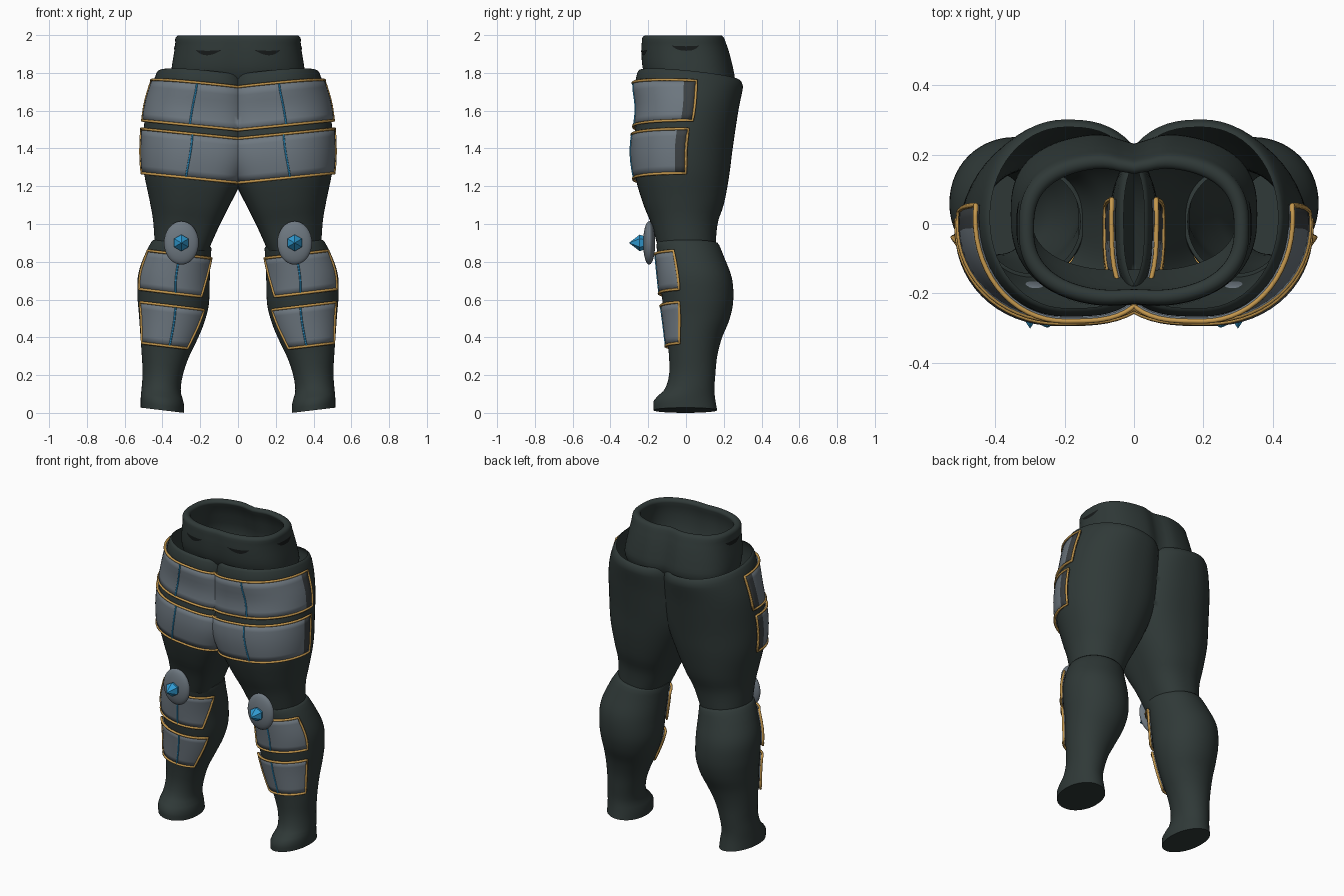
import bpy, bmesh, math

if "Cube" in bpy.data.objects:
    bpy.data.objects.remove(bpy.data.objects["Cube"])

def material(name, rgb):
    m = bpy.data.materials.new(name)
    m.diffuse_color = (*rgb, 1)
    m.use_nodes = True
    m.node_tree.nodes["Principled BSDF"].inputs["Base Color"].default_value = m.diffuse_color
    return m

CLOTH = material("dark_cloth", (0.029, 0.041, 0.039))
PLATE = material("grey_plate", (0.155, 0.187, 0.217))
EDGE = material("dark_plate_edge", (0.045, 0.052, 0.056))
GOLD = material("gold_trim", (0.56, 0.315, 0.075))
BLUE = material("blue_gem", (0.03, 0.33, 0.65))
SLIT = material("black_slit", (0.008, 0.010, 0.010))

# Cross-sections: z, min x, max x, min y, max y
THIGH = [(0.86, .16, .44, -.145, .155), (1.0, .10, .45, -.185, .168), (1.1, .052, .468, -.225, .20),
         (1.25, -.018, .498, -.268, .228), (1.4, -.068, .503, -.282, .247), (1.6, -.066, .484, -.256, .277),
         (1.74, -.052, .445, -.268, .302), (1.79, -.042, .428, -.255, .292)]
CALF = [(.014, .285, .515, -.172, .165), (.07, .288, .515, -.168, .155), (.12, .303, .51, -.115, .15),
        (.2, .295, .505, -.09, .155), (.3, .265, .51, -.09, .165), (.4, .22, .517, -.10, .19),
        (.5, .18, .524, -.112, .23), (.6, .155, .532, -.125, .25), (.72, .15, .528, -.138, .243),
        (.84, .145, .488, -.15, .20), (.91, .14, .452, -.158, .172)]
WAIST = [(1.66, -.33, .33, -.17, .22), (1.75, -.355, .355, -.205, .262), (1.82, -.352, .352, -.232, .255),
         (1.93, -.335, .335, -.24, .227), (1.985, -.33, .33, -.235, .205)]

def section(table, z):
    """Smoothly interpolated cross-section at height z."""
    z = min(max(z, table[0][0]), table[-1][0])
    i = max(k for k in range(len(table) - 1) if table[k][0] <= z)
    a, b = table[i], table[i + 1]
    p, n = table[max(i - 1, 0)], table[min(i + 2, len(table) - 1)]
    h = b[0] - a[0]
    t = (z - a[0]) / h
    out = []
    for c in range(1, 5):
        ma = (b[c] - p[c]) / (b[0] - p[0]) * h
        mb = (n[c] - a[c]) / (n[0] - a[0]) * h
        out.append((2*t**3 - 3*t*t + 1) * a[c] + (t**3 - 2*t*t + t) * ma
                   + (3*t*t - 2*t**3) * b[c] + (t**3 - t*t) * mb)
    return out

def surface(table, deg, z, off=0.0):
    """Point on a body surface; 0 degrees faces front, 90 faces outward."""
    x0, x1, y0, y1 = section(table, z)
    s, c = math.sin(math.radians(deg)), math.cos(math.radians(deg))
    n = 2.05
    if table is WAIST:
        n = 2.5 if c > 0 else 2.7
    elif table is THIGH and s < 0:
        n = 3.2 if c > 0 else 2.5
    power = lambda v: math.copysign(abs(v) ** (2 / n), v)
    x = (x0 + x1) / 2 + ((x1 - x0) / 2 + off) * power(s)
    y = (y0 + y1) / 2 - ((y1 - y0) / 2 + off) * power(c)
    if table is WAIST:   # soft dent at the centre line
        return (x, y * (1 - (.12 if c < 0 else .03) * math.exp(-(x / .06) ** 2)), z)
    tilt, ref = (.12, .4) if table is CALF else (.1, .22)
    lean = .1 * y * max(0, min(1, (z - 1.7) / .09)) if table is THIGH else 0
    return (x, y, z + tilt * (x - ref) - lean)

def finish(name, verts, faces, mats, mirror=True, smooth=True):
    me = bpy.data.meshes.new(name)
    me.from_pydata(verts, [], faces)
    for m in mats:
        me.materials.append(m)
    bm = bmesh.new()
    bm.from_mesh(me)
    bmesh.ops.recalc_face_normals(bm, faces=bm.faces)
    bm.to_mesh(me)
    bm.free()
    ob = bpy.data.objects.new(name, me)
    bpy.context.collection.objects.link(ob)
    if smooth:
        bpy.context.view_layer.objects.active = ob
        bpy.ops.object.select_all(action='DESELECT')
        ob.select_set(True)
        bpy.ops.object.shade_smooth_by_angle(angle=math.radians(50))
    if mirror:
        ob.modifiers.new("mirror", 'MIRROR')
    return ob

def tube(name, table, levels, closed=False, mirror=True, seg=56):
    """Loft through (height, offset) levels."""
    verts = [surface(table, 360 * k / seg, z, off) for z, off in levels for k in range(seg)]
    faces = [(r*seg + k, r*seg + (k+1) % seg, (r+1)*seg + (k+1) % seg, (r+1)*seg + k)
             for r in range(len(levels) - 1) for k in range(seg)]
    if closed:
        faces.append(tuple(range(seg)))
    return finish(name, verts, faces, [CLOTH], mirror)

def steps(a, b, n):
    return [a + (b - a) * i / n for i in range(n + 1)]

# Clothing: open-topped thighs, calves with a closed sole, rolled waistband
tube("thigh", THIGH, [(z, 0) for z in steps(.86, 1.78, 30)] + [(1.79, -.004), (1.794, -.012)])
tube("calf", CALF, [(z, 0) for z in steps(.014, .9, 36)] + [(.91, -.004), (.912, -.015)], True)
rim = [(1.977 + .022 * math.sin(a), -.02 + .022 * math.cos(a)) for a in steps(0, math.pi, 8)]
tube("waistband", WAIST, [(z, 0) for z in steps(1.66, 1.96, 12)] + rim
     + [(z, -.035) for z in steps(1.95, 1.66, 5)], mirror=False, seg=96)

def trim(name, points, mat, radius, cyclic):
    cu = bpy.data.curves.new(name, 'CURVE')
    cu.dimensions = '3D'
    cu.bevel_depth, cu.bevel_resolution, cu.use_fill_caps = radius, 1, True
    sp = cu.splines.new('POLY')
    sp.points.add(len(points) - 1)
    for p, co in zip(sp.points, points):
        p.co = (*co, 1)
    sp.use_cyclic_u = cyclic
    cu.materials.append(mat)
    ob = bpy.data.objects.new(name, cu)
    bpy.context.collection.objects.link(ob)
    ob.modifiers.new("mirror", 'MIRROR')

def armour(name, table, z0, z1, outer, inner, stripe, edge=0, cols=32, rows=6):
    """Curved plate with gold border and blue centre line; inner = (bottom, top) angles."""
    off = .013

    def at(u, v):
        a = inner[0] + (inner[1] - inner[0]) * v
        return surface(table, a + (outer - a) * u, z0 + (z1 - z0) * v, off)

    us, vs = steps(0, 1, cols), steps(0, 1, rows)
    verts = [at(u, v) for v in vs for u in us]
    w = cols + 1
    faces = [(r*w + c, r*w + c + 1, (r+1)*w + c + 1, (r+1)*w + c) for r in range(rows) for c in range(cols)]
    ob = finish(name, verts, faces, [PLATE, EDGE], False)
    for i, f in enumerate(ob.data.polygons):   # dark end strips
        u = (us[i % cols] + us[i % cols + 1]) / 2
        f.material_index = int(min(u, 1 - u) * (outer - inner[0]) < edge)
    so = ob.modifiers.new("thickness", 'SOLIDIFY')
    so.thickness, so.offset = .012, -1
    ob.modifiers.new("mirror", 'MIRROR')
    border = ([(u, 0) for u in us] + [(1, v) for v in vs[1:-1]]
              + [(u, 1) for u in reversed(us)] + [(0, v) for v in reversed(vs[1:-1])])
    trim(name + "_trim", [at(u, v) for u, v in border], GOLD, .0075, True)
    line = zip(steps(stripe[0], stripe[1], rows), steps(z0, z1, rows))
    trim(name + "_stripe", [surface(table, a, z, off) for a, z in line], BLUE, .005, False)

armour("upper_thigh_plate", THIGH, 1.52, 1.738, 97, (-97, -97), (8, 4), 12)
armour("lower_thigh_plate", THIGH, 1.24, 1.475, 94, (-94, -94), (7, 5), 10)
armour("upper_shin_plate", CALF, .64, .85, 62, (-46, -70), (-3, -2))
armour("lower_shin_plate", CALF, .357, .572, 60, (-46, -56), (-5, -4))

# Waistband slits: thin leaf-shaped plates
def slit(name, a0, a1, z, n=10):
    verts = []
    for t in steps(-1, 1, n):
        a = (a0 + a1) / 2 + t * (a1 - a0) / 2
        h = .014 * (1 - t * t) + .001
        verts += [surface(WAIST, a, z + .012 * t * t - h, .003), surface(WAIST, a, z + .012 * t * t + h * .6, .003)]
    finish(name, verts, [(2*i, 2*i + 2, 2*i + 3, 2*i + 1) for i in range(n)], [SLIT])

slit("front_slit", 11, 36, 1.908)
slit("side_slit", 78, 103, 1.932)

# Knee guards
bm = bmesh.new()
bmesh.ops.create_uvsphere(bm, u_segments=32, v_segments=16, radius=1)
bm.verts.index_update()
verts = [(.30 + .092 * v.co.x, -.195 + .032 * v.co.y, .90 + .115 * v.co.z) for v in bm.verts]
faces = [[v.index for v in f.verts] for f in bm.faces]
bm.free()
finish("knee_guard", verts, faces, [PLATE])

# Knee gems: six-sided, pointed at the front
verts = [(.30 + r * math.sin(k * math.pi / 3), y, .90 + r * math.cos(k * math.pi / 3))
         for r, y in ((.030, -.205), (.044, -.245)) for k in range(6)] + [(.30, -.302, .90)]
faces = [(k, (k+1) % 6, 6 + (k+1) % 6, 6 + k) for k in range(6)]
faces += [(6 + k, 6 + (k+1) % 6, 12) for k in range(6)] + [tuple(range(6))]
finish("knee_gem", verts, faces, [BLUE], smooth=False)
